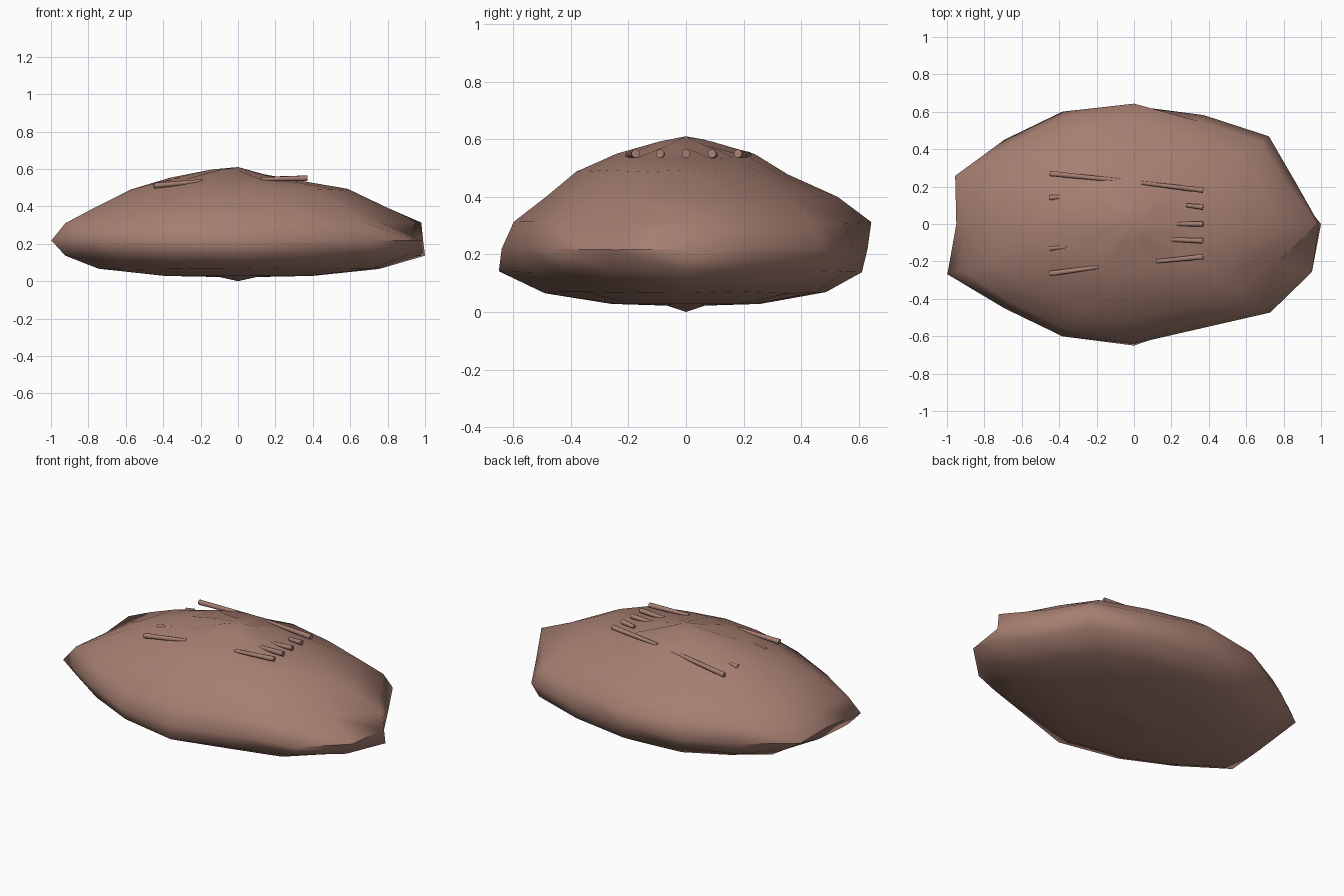
import bpy, bmesh, math, random
from mathutils import Vector

cube = bpy.data.objects.get("Cube")
if cube:
    bpy.data.objects.remove(cube)
random.seed(4)

clay = bpy.data.materials.new("dusty_brown")
clay.use_nodes = True
colour = (0.38, 0.21, 0.165, 1)
clay.diffuse_color = colour
clay.node_tree.nodes["Principled BSDF"].inputs["Base Color"].default_value = colour


def finish(name, bm, sharp):
    bmesh.ops.recalc_face_normals(bm, faces=bm.faces[:])
    mesh = bpy.data.meshes.new(name)
    bm.to_mesh(mesh)
    bm.free()
    mesh.materials.append(clay)
    obj = bpy.data.objects.new(name, mesh)
    bpy.context.collection.objects.link(obj)
    bpy.ops.object.select_all(action='DESELECT')
    obj.select_set(True)
    bpy.context.view_layer.objects.active = obj
    bpy.ops.object.shade_smooth_by_angle(angle=math.radians(sharp))


# Body: irregular flattened dome, radius and height of each ring
PROFILE = [(0.14, 0.59), (0.37, 0.55), (0.59, 0.49), (0.78, 0.40), (0.94, 0.31),
           (1.0, 0.22), (0.95, 0.14), (0.76, 0.067), (0.4, 0.028), (0.1, 0.022)]
# Outline swell of each of the sixteen segments, starting at +x
SWELL = [0.99, 0.93, 1.02, 0.97, 0.98, 1.0, 0.98, 1.035,
         0.95, 1.08, 0.98, 1.0, 0.99, 0.93, 1.03, 1.03]
# Radii of the four rim rings where a corner differs from the general outline
CORNERS = {0: (0.79, 0.98, 0.99, 1.0), 4: (0.81, 0.99, 0.97, 0.94),
           5: (0.79, 0.96, 1.0, 0.9), 7: (0.8, 0.99, 1.035, 0.9),
           9: (0.82, 1.0, 1.08, 1.0), 12: (0.75, 0.92, 0.985, 1.0),
           14: (0.81, 0.97, 1.03, 0.93), 15: (0.73, 0.83, 1.03, 0.98)}
SEGMENTS = len(SWELL)

bm = bmesh.new()
rings = []
for k, (radius, z) in enumerate(PROFILE):
    ring = []
    for s in range(SEGMENTS):
        a = math.tau * s / SEGMENTS
        r = radius * (1 + (SWELL[s] - 1) * radius)
        if s in CORNERS and 3 <= k <= 6:
            r = CORNERS[s][k - 3]
        height = z + (random.uniform(-0.004, 0.004) if k < 8 else 0)
        if k < 2:    # the +x slope falls away earlier
            height -= 0.022 * max(0, math.cos(a))
        if k == 2:    # the back slope is slightly hollow
            r *= 1 - 0.07 * max(0, math.sin(a))
            height -= 0.015 * max(0, math.sin(a))
        if k == 0:    # shallow pleats around the peak
            height += 0.005 * (-1) ** s
        x = max(-1, min(1, r * math.cos(a)))
        ring.append(bm.verts.new((x, 0.65 * r * math.sin(a), height)))
    rings.append(ring)
top = bm.verts.new((0, 0, 0.61))
bottom = bm.verts.new((0, 0, 0.0))
for s in range(SEGMENTS):
    t = (s + 1) % SEGMENTS
    bm.faces.new((top, rings[0][s], rings[0][t]))
    bm.faces.new((bottom, rings[-1][t], rings[-1][s]))
    for upper, lower in zip(rings, rings[1:]):
        bm.faces.new((upper[s], lower[s], lower[t], upper[t]))
finish("body", bm, 60)


# Rods: thin tapered sticks lying half sunk in the top
def rod(name, outer, inner, radius=0.015):
    outer, inner = Vector(outer), Vector(inner)
    axis = outer - inner
    bm = bmesh.new()
    bmesh.ops.create_cone(bm, cap_ends=True, segments=10, radius1=radius * 0.7,
                          radius2=radius, depth=axis.length)
    turn = axis.to_track_quat('Z', 'Y').to_matrix().to_4x4()
    turn.translation = (outer + inner) / 2
    bmesh.ops.transform(bm, matrix=turn, verts=bm.verts[:])
    finish(name, bm, 40)


LEFT = [(0.18, 0.04, 0.22), (0.09, 0.28, 0.10), (0, 0.21, 0),
        (-0.09, 0.13, -0.08), (-0.175, 0.12, -0.20)]
for i, (y, x_in, y_in) in enumerate(LEFT):
    rod(f"left_rod_{i + 1}", (0.37, y, 0.55), (x_in, y_in, 0.545))

RIGHT = [(0.27, -0.05, 0.23, 0.54), (0.14, -0.40, 0.145, 0.52),
         (-0.13, -0.36, -0.12, 0.53), (-0.265, -0.19, -0.23, 0.535)]
for i, (y, x_in, y_in, z_in) in enumerate(RIGHT):
    rod(f"right_rod_{i + 1}", (-0.45, y, 0.51), (x_in, y_in, z_in))
